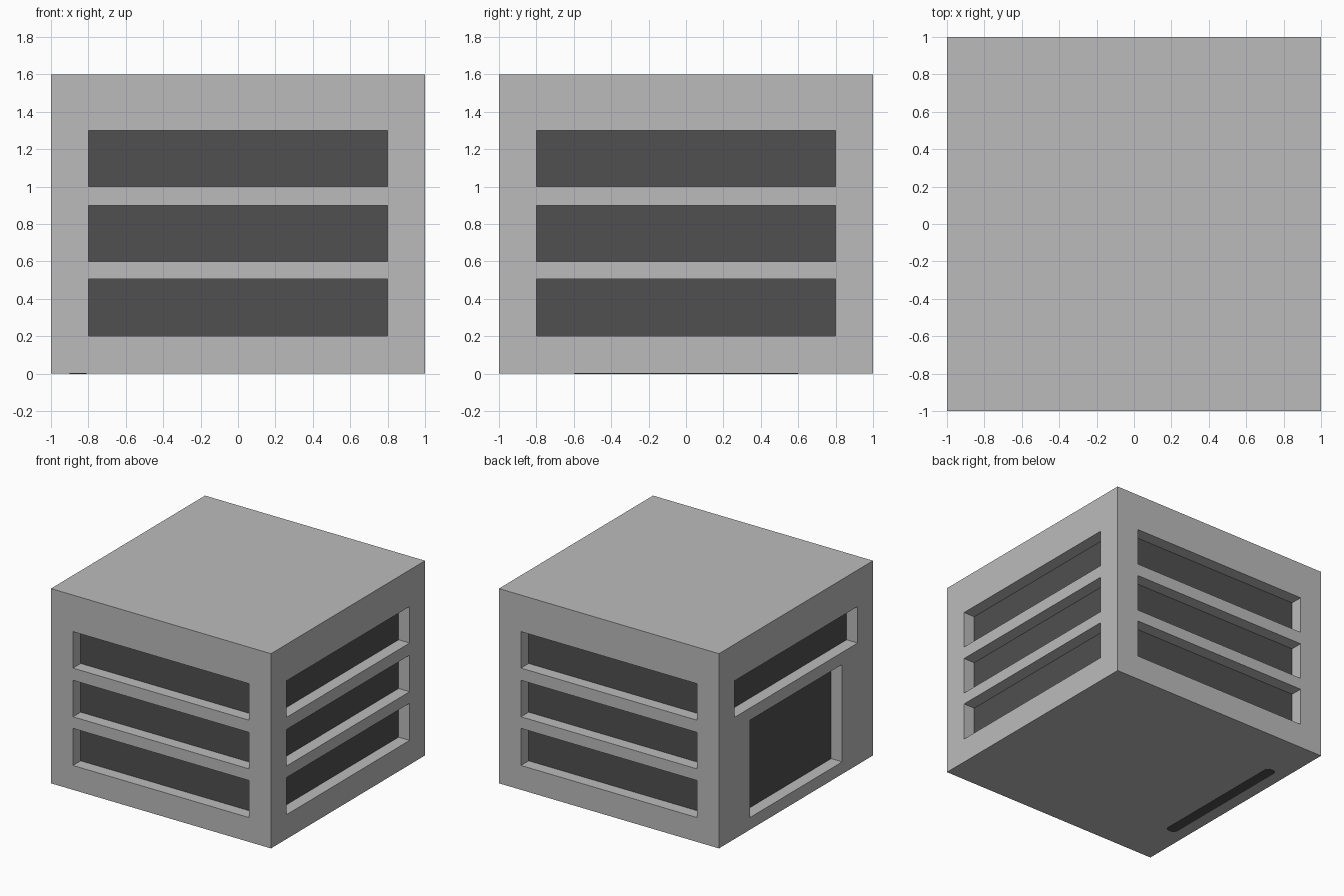
import bpy, bmesh, math
from mathutils import Matrix, Vector

if "Cube" in bpy.data.objects:
    bpy.data.objects.remove(bpy.data.objects["Cube"])


def material(name, v):
    m = bpy.data.materials.new(name)
    m.diffuse_color = (v, v, v, 1)
    m.use_nodes = True
    m.node_tree.nodes["Principled BSDF"].inputs["Base Color"].default_value = m.diffuse_color
    return m


WALL = material("grey_wall", 0.5)
GLASS = material("dark_glass", 0.08)


def box(name, lo, hi, mat, turn=0):
    """Box between two corners, turned about z by quarter turns."""
    lo, hi = Vector(lo), Vector(hi)
    bm = bmesh.new()
    bmesh.ops.create_cube(bm, size=1)
    bmesh.ops.scale(bm, vec=hi - lo, verts=bm.verts)
    bmesh.ops.translate(bm, vec=(lo + hi) / 2, verts=bm.verts)
    bm.transform(Matrix.Rotation(turn * math.pi / 2, 4, 'Z'))
    me = bpy.data.meshes.new(name)
    bm.to_mesh(me)
    bm.free()
    me.materials.append(mat)
    ob = bpy.data.objects.new(name, me)
    bpy.context.collection.objects.link(ob)
    return ob


# Main block
body = box("building_body", (-1, -1, 0), (1, 1, 1.6), WALL)

# Openings: (side, half width, bottom, top); sides are front, right, back, left
bands = [(0.2, 0.505), (0.6, 0.9), (1.0, 1.3)]
openings = [("window", s, 0.8, a, b) for s in range(3) for a, b in bands]
openings += [("window", 3, 0.8, 1.0, 1.3), ("door", 3, 0.6, 0.1, 0.9)]
sides = ["front", "right", "back", "left"]

for i, (kind, s, w, a, b) in enumerate(openings):
    # Recess in the wall
    cutter = box("cutter", (-w, -1.1, a), (w, -0.88, b), WALL, s)
    mod = body.modifiers.new("recess", 'BOOLEAN')
    mod.operation = 'DIFFERENCE'
    mod.solver = 'EXACT'
    mod.object = cutter
    bpy.context.view_layer.objects.active = body
    bpy.ops.object.modifier_apply(modifier=mod.name)
    bpy.data.objects.remove(cutter)
    # Dark pane set 0.1 behind the wall face
    box(f"{sides[s]}_{kind}_pane_{i}", (-w, -0.9, a), (w, -0.88, b), GLASS, s)

# Door foot showing as a slim round-cornered strip in the underside
foot = box("door_foot", (-0.9, -0.6, -0.002), (-0.81, 0.6, 0.004), GLASS)
bm = bmesh.new()
bm.from_mesh(foot.data)
upright = [e for e in bm.edges if abs(e.verts[0].co.z - e.verts[1].co.z) > 0.001]
bmesh.ops.bevel(bm, geom=upright, offset=0.03, segments=3, profile=0.5, affect='EDGES')
bm.to_mesh(foot.data)
bm.free()
